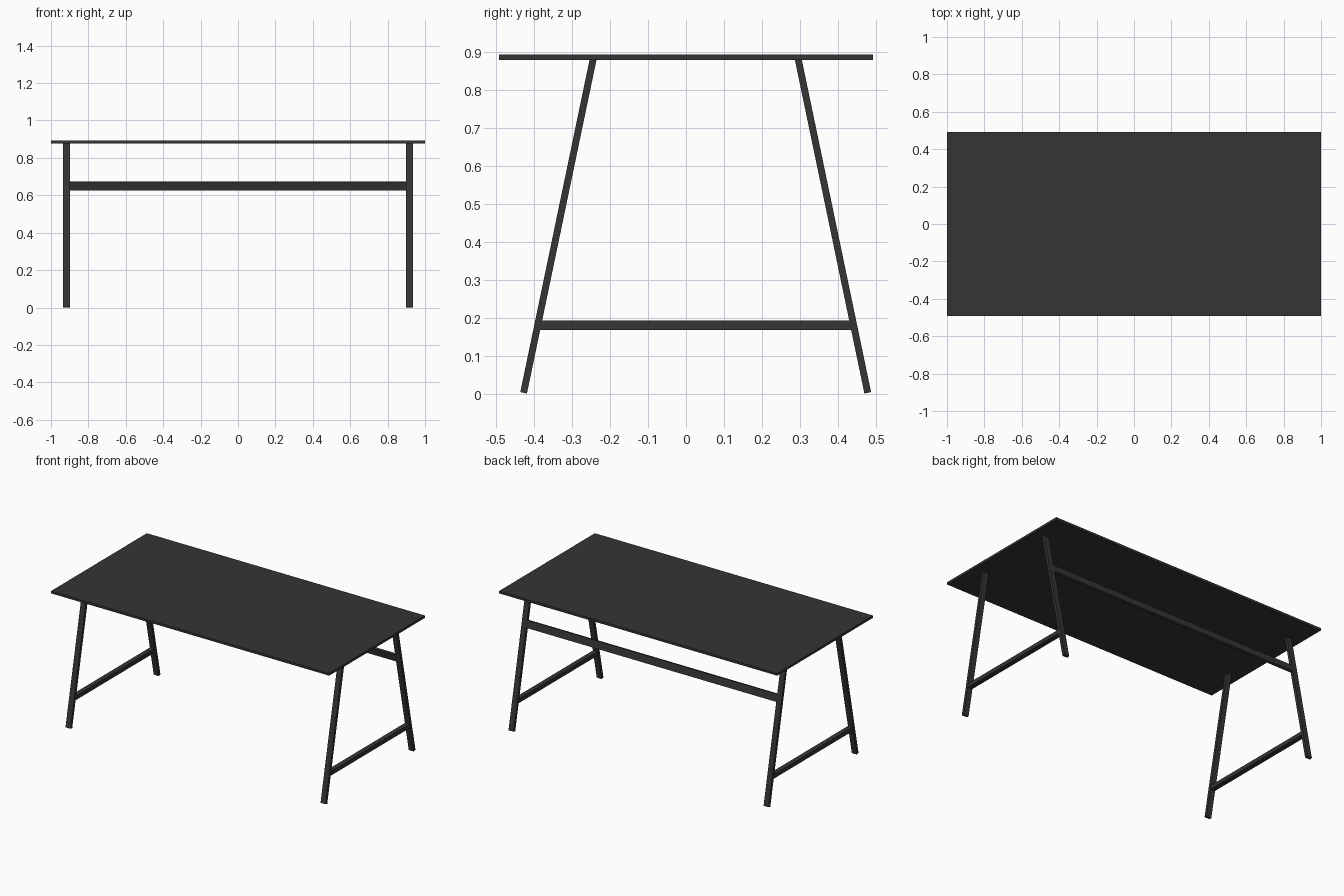
import bpy, math
from mathutils import Vector

if "Cube" in bpy.data.objects:
    bpy.data.objects.remove(bpy.data.objects["Cube"])

mat = bpy.data.materials.new("dark_metal")
mat.diffuse_color = (0.035, 0.035, 0.035, 1)
mat.use_nodes = True
mat.node_tree.nodes["Principled BSDF"].inputs["Base Color"].default_value = mat.diffuse_color

def box(name, center, size, tilt=0.0):
    bpy.ops.mesh.primitive_cube_add(size=1, location=center, rotation=(tilt, 0, 0))
    ob = bpy.context.object
    ob.name = name
    ob.scale = size
    ob.data.materials.append(mat)
    return ob

# Table top
TOP, UNDER, LEG_X = 0.893, 0.878, 0.917
box("table_top", (0, 0, (TOP + UNDER) / 2), (2, 0.984, TOP - UNDER))

# Leg centre lines in the y-z plane: (y at floor, y under the top)
LEGS = {"front": (-0.428, -0.245), "back": (0.479, 0.296)}

def leg_y(which, z):
    y0, y1 = LEGS[which]
    return y0 + (y1 - y0) * z / UNDER

def leg_tilt(which):
    y0, y1 = LEGS[which]
    return -math.atan2(y1 - y0, UNDER)

for side, sx in (("left", -1), ("right", 1)):
    # Splayed legs, ends square to the leg
    for which in LEGS:
        z0, z1 = 0.002, UNDER + 0.002
        zm = (z0 + z1) / 2
        length = (z1 - z0) / math.cos(leg_tilt(which))
        box(f"{which}_leg_{side}", (sx * LEG_X, leg_y(which, zm), zm),
            (0.036, 0.018, length), leg_tilt(which))
    # Low side stretcher
    z = 0.18
    ya, yb = leg_y("front", z), leg_y("back", z)
    box(f"side_stretcher_{side}", (sx * LEG_X, (ya + yb) / 2, z),
        (0.032, yb - ya - 0.012, 0.026))

# Rear rail joining the back legs, leaning with them
box("rear_rail", (0, leg_y("back", 0.65), 0.65),
    (2 * LEG_X - 0.034, 0.016, 0.047), leg_tilt("back"))
